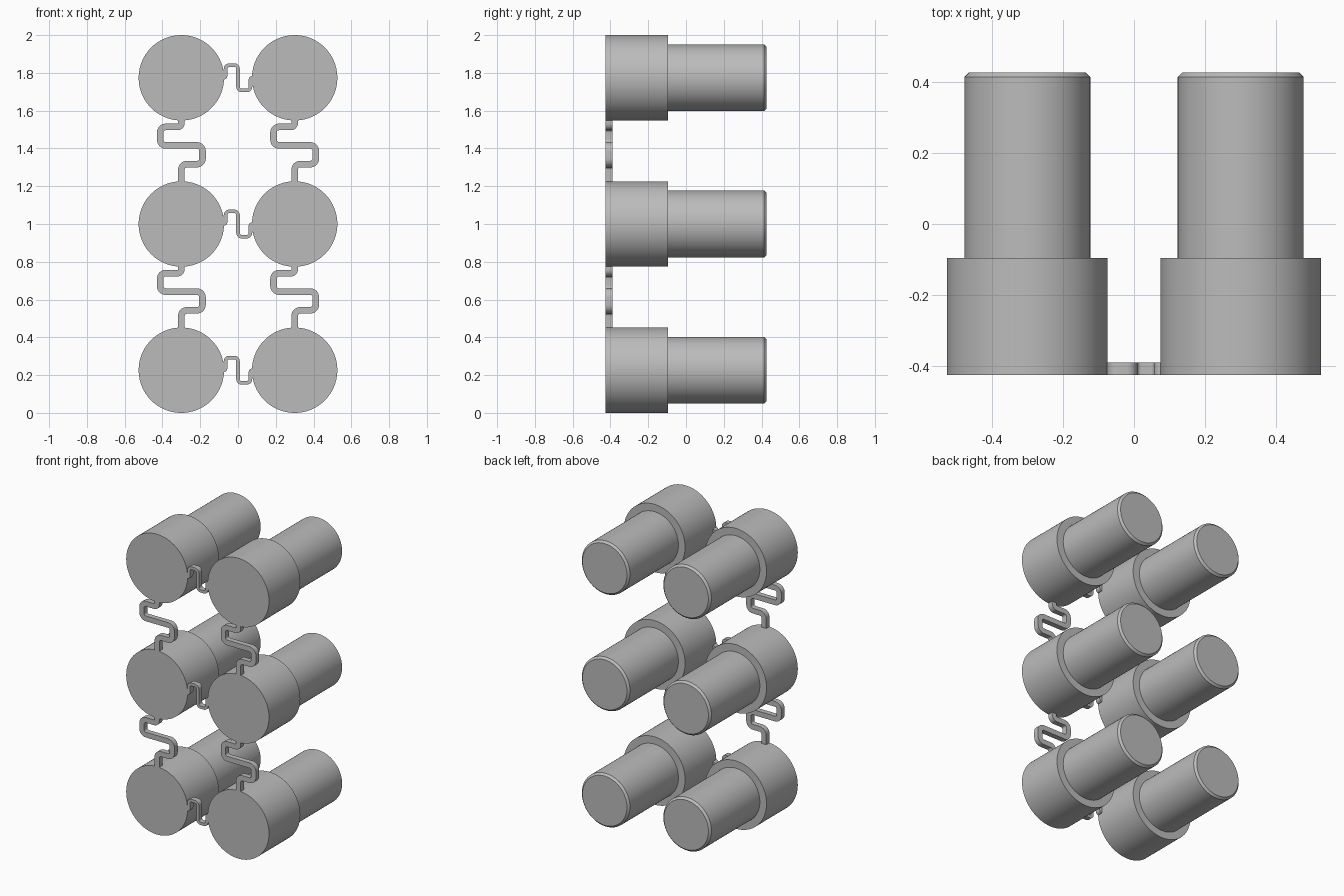
import bpy, bmesh
from math import pi, cos, sin
from mathutils import Vector

cube = bpy.data.objects.get("Cube")
if cube:
    bpy.data.objects.remove(cube, do_unlink=True)

grey = bpy.data.materials.new("plain grey")
grey.use_nodes = True
GREY = (0.5, 0.5, 0.5, 1)
grey.diffuse_color = GREY
grey.node_tree.nodes["Principled BSDF"].inputs["Base Color"].default_value = GREY

FRONT, SHOULDER, BACK = -0.425, -0.096, 0.427
HEAD_R, SHANK_R, CHAMFER = 0.226, 0.177, 0.013
COLUMN_X, ROW_STEP = 0.3, 0.774
STRIP_DEPTH = 0.035


def finish(name, bm):
    bmesh.ops.recalc_face_normals(bm, faces=bm.faces)
    mesh = bpy.data.meshes.new(name)
    bm.to_mesh(mesh)
    bm.free()
    mesh.materials.append(grey)
    obj = bpy.data.objects.new(name, mesh)
    bpy.context.collection.objects.link(obj)
    bpy.ops.object.select_all(action="DESELECT")
    obj.select_set(True)
    bpy.context.view_layer.objects.active = obj
    bpy.ops.object.shade_smooth_by_angle(angle=pi / 6)
    return obj


def stepped_plug(name, x, z, sides=96):
    """Wide head and narrower shank, turned about the y axis."""
    profile = [(HEAD_R, FRONT), (HEAD_R, SHOULDER), (SHANK_R, SHOULDER),
               (SHANK_R, BACK - CHAMFER), (SHANK_R - CHAMFER, BACK)]
    bm = bmesh.new()
    rings = [[bm.verts.new((x + r * cos(2 * pi * i / sides), y,
                            z + r * sin(2 * pi * i / sides)))
              for i in range(sides)] for r, y in profile]
    for a, b in zip(rings, rings[1:]):
        for i in range(sides):
            j = (i + 1) % sides
            bm.faces.new((a[i], a[j], b[j], b[i]))
    bm.faces.new(rings[0])
    bm.faces.new(rings[-1])
    return finish(name, bm)


def rounded(points, radius, steps=8):
    """Round the right-angled corners of a path."""
    pts = [Vector(p) for p in points]
    path = [pts[0]]
    for a, b, c in zip(pts, pts[1:], pts[2:]):
        u, v = (a - b).normalized(), (c - b).normalized()
        r = min(radius, (a - b).length / 2, (c - b).length / 2)
        for k in range(steps + 1):
            t = k / steps * pi / 2
            path.append(b + u * r * (1 - sin(t)) + v * r * (1 - cos(t)))
    path.append(pts[-1])
    clean = path[:1]
    for p in path[1:]:
        if (p - clean[-1]).length > 1e-5:
            clean.append(p)
    return clean


def strip(name, points, x, z, width, radius):
    """Flat meandering strip lying against the front plane."""
    path = rounded(points, radius)
    bm = bmesh.new()
    rings = []
    for i, p in enumerate(path):
        d = (path[min(i + 1, len(path) - 1)] - path[max(i - 1, 0)]).normalized()
        side = Vector((-d.y, d.x)) * width / 2
        rings.append([bm.verts.new((x + q.x, y, z + q.y))
                      for q, y in ((p + side, FRONT), (p - side, FRONT),
                                   (p - side, FRONT + STRIP_DEPTH),
                                   (p + side, FRONT + STRIP_DEPTH))])
    for a, b in zip(rings, rings[1:]):
        for i in range(4):
            j = (i + 1) % 4
            bm.faces.new((a[i], a[j], b[j], b[i]))
    bm.faces.new(rings[0])
    bm.faces.new(rings[-1])
    return finish(name, bm)


# Meander paths measured from the plug above, and from the middle of a row
DROP = [(0, -0.22), (0, -0.26), (-0.112, -0.26), (-0.112, -0.358),
        (0.112, -0.358), (0.112, -0.457), (0, -0.457), (0, -0.552)]
BRIDGE = [(-0.085, 0), (-0.066, 0), (-0.066, 0.067), (0, 0.067),
          (0, -0.067), (0.066, -0.067), (0.066, 0), (0.085, 0)]

for row, level in enumerate(("bottom", "middle", "top")):
    z = HEAD_R + row * ROW_STEP
    for side, x in (("right", -COLUMN_X), ("left", COLUMN_X)):
        stepped_plug(f"{level}_{side}_plug", x, z)
        if row:
            strip(f"{level}_{side}_vertical_link", DROP, x, z, 0.035, 0.03)
    strip(f"{level}_cross_link", BRIDGE, 0, z, 0.019, 0.02)
